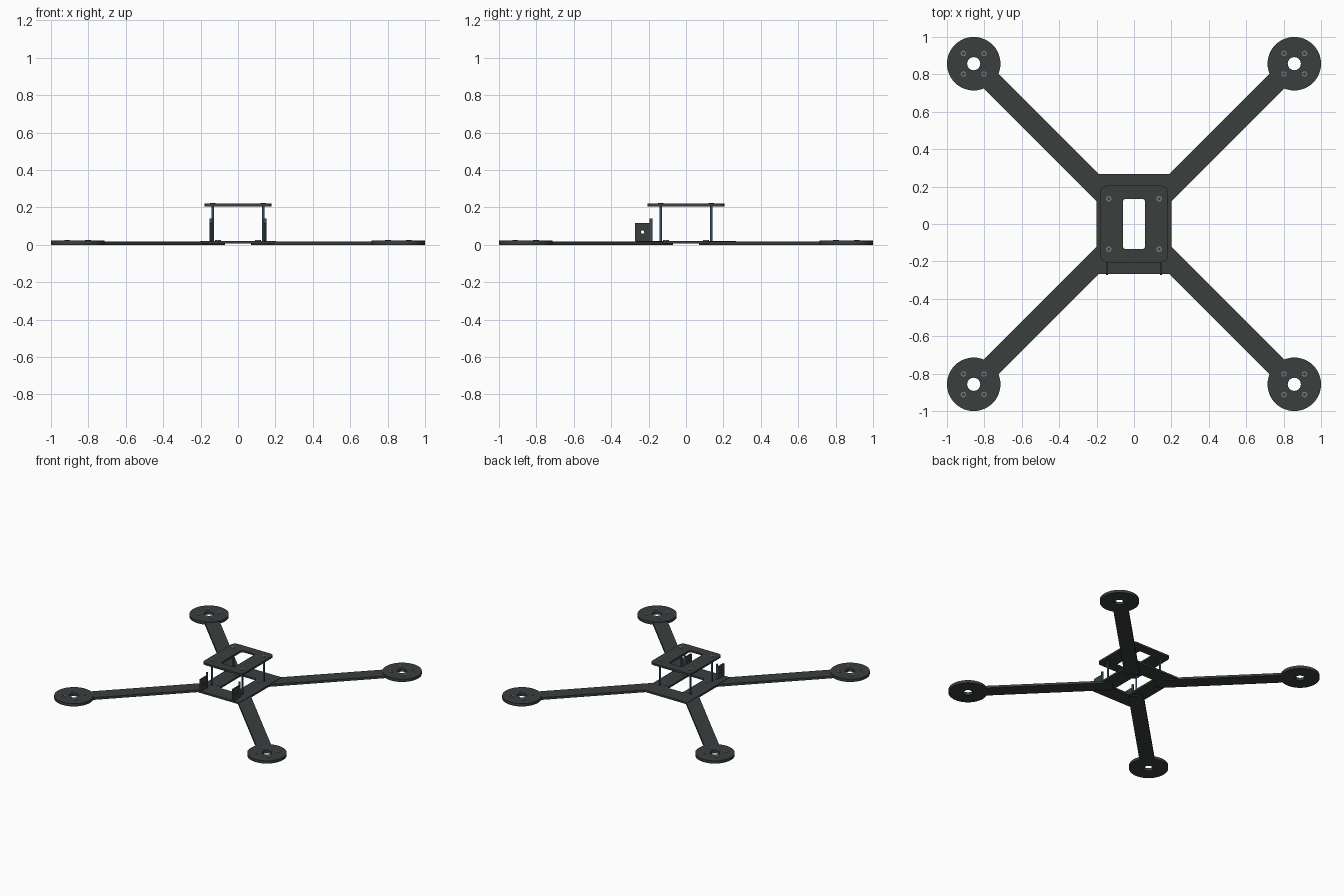
import bpy
import bmesh
from math import sin, cos, pi
from mathutils import Matrix, Vector

if "Cube" in bpy.data.objects:
    bpy.data.objects.remove(bpy.data.objects["Cube"], do_unlink=True)


def material(name, rgb):
    m = bpy.data.materials.new(name)
    m.use_nodes = True
    col = (*rgb, 1)
    m.diffuse_color = col
    m.node_tree.nodes["Principled BSDF"].inputs["Base Color"].default_value = col
    return m


CARBON = material("dark carbon", (0.042, 0.050, 0.049))
BLUE = material("blue steel", (0.04, 0.085, 0.13))
STEEL = material("grey steel", (0.17, 0.22, 0.25))


def circle(x, y, r, n=32):
    return [(x + r * cos(2 * pi * i / n), y + r * sin(2 * pi * i / n)) for i in range(n)]


def round_rect(hx, hy, r, cx=0, cy=0, n=6):
    pts = []
    for q, (sx, sy) in enumerate([(1, 1), (-1, 1), (-1, -1), (1, -1)]):
        for i in range(n + 1):
            a = (q + i / n) * pi / 2
            pts.append((cx + sx * (hx - r) + r * cos(a), cy + sy * (hy - r) + r * sin(a)))
    return pts


def plate(name, loops, low, high, mat, turn=Matrix()):
    """Flat sheet cut from an outline and holes, spanning low to high on its own normal."""
    cu = bpy.data.curves.new(name, 'CURVE')
    cu.dimensions = '2D'
    cu.fill_mode = 'BOTH'
    cu.extrude = (high - low) / 2
    for loop in loops:
        sp = cu.splines.new('POLY')
        sp.points.add(len(loop) - 1)
        for p, (x, y) in zip(sp.points, loop):
            p.co = (x, y, 0, 1)
        sp.use_cyclic_u = True
    tmp = bpy.data.objects.new(name + "_outline", cu)
    bpy.context.collection.objects.link(tmp)
    dg = bpy.context.evaluated_depsgraph_get()
    me = bpy.data.meshes.new_from_object(tmp.evaluated_get(dg))
    bpy.data.objects.remove(tmp, do_unlink=True)
    bm = bmesh.new()
    bm.from_mesh(me)
    bmesh.ops.remove_doubles(bm, verts=bm.verts, dist=1e-5)
    bmesh.ops.recalc_face_normals(bm, faces=bm.faces)
    bm.transform(turn @ Matrix.Translation((0, 0, (low + high) / 2)))
    for f in bm.faces:
        f.smooth = False
    bm.to_mesh(me)
    bm.free()
    me.name = name
    me.materials.clear()
    me.materials.append(mat)
    ob = bpy.data.objects.new(name, me)
    bpy.context.collection.objects.link(ob)
    return ob


def rod(name, x, y, low, high, r, mat, n=16):
    bm = bmesh.new()
    bmesh.ops.create_cone(bm, cap_ends=True, segments=n, radius1=r, radius2=r, depth=high - low,
                          matrix=Matrix.Translation((x, y, (low + high) / 2)))
    me = bpy.data.meshes.new(name)
    bm.to_mesh(me)
    bm.free()
    me.materials.append(mat)
    ob = bpy.data.objects.new(name, me)
    bpy.context.collection.objects.link(ob)
    for p in me.polygons:
        p.use_smooth = len(p.vertices) == 4
    for e in me.edges:
        v1, v2 = (me.vertices[i].co for i in e.vertices)
        e.use_edge_sharp = abs(v1.z - v2.z) < 1e-6
    return ob


def bolt(name, x, y, z):
    """Button head with a dark socket in its top."""
    rod(name + "_head", x, y, z - 0.004, z + 0.004, 0.015, STEEL, 12)
    rod(name + "_socket", x, y, z + 0.003, z + 0.005, 0.009, CARBON, 6)


# Centre plates
plate("base_plate", [round_rect(0.2, 0.267, 0.015), round_rect(0.07, 0.14, 0.02)],
      0.006, 0.021, CARBON)
plate("top_plate", [round_rect(0.18, 0.205, 0.035), round_rect(0.06, 0.135, 0.02)],
      0.205, 0.22, CARBON)

MOTOR, POST, CLAMP, BOLT = 0.857, 0.135, 0.107, 0.055
for sx, side in ((1, "left"), (-1, "right")):
    for sy, end in ((-1, "front"), (1, "back")):
        tag = f"{end}_{side}_"

        # Arm running out along the diagonal
        along = Vector((sx, sy)).normalized()
        across = Vector((-along.y, along.x)) * 0.055
        start, stop = along * 0.154, along * 1.13
        arm = [start + across, start - across, stop - across, stop + across]
        plate(tag + "arm", [[tuple(p) for p in arm]], 0, 0.018, CARBON)

        # Motor mount with its screws
        mx, my = sx * MOTOR, sy * MOTOR
        plate(tag + "motor_mount", [circle(mx, my, 0.143, 48), circle(mx, my, 0.035)],
              0, 0.022, CARBON)
        for i, (bx, by) in enumerate([(1, 1), (-1, 1), (-1, -1), (1, -1)]):
            bolt(f"{tag}motor_bolt_{i}", mx + bx * BOLT, my + by * BOLT, 0.022)

        # Standoff between the plates, and the bolts above it and on the arm root
        px, py = sx * POST, sy * POST
        rod(tag + "standoff", px, py, 0.02, 0.206, 0.007, BLUE)
        bolt(tag + "top_bolt", px, py, 0.22)
        bolt(tag + "clamp_bolt", sx * CLAMP, sy * CLAMP, 0.021)

    # Upright camera cheek with a pivot hole, and the short pin behind it
    upright = Matrix(((0, 0, 1, sx * 0.145), (1, 0, 0, 0), (0, 1, 0, 0), (0, 0, 0, 1)))
    plate(side + "_camera_cheek",
          [round_rect(0.041, 0.049, 0.004, -0.232, 0.068), circle(-0.232, 0.068, 0.009, 16)],
          -0.006, 0.006, CARBON, upright)
    rod(side + "_camera_pin", sx * 0.145, -0.187, 0.02, 0.142, 0.008, BLUE)
